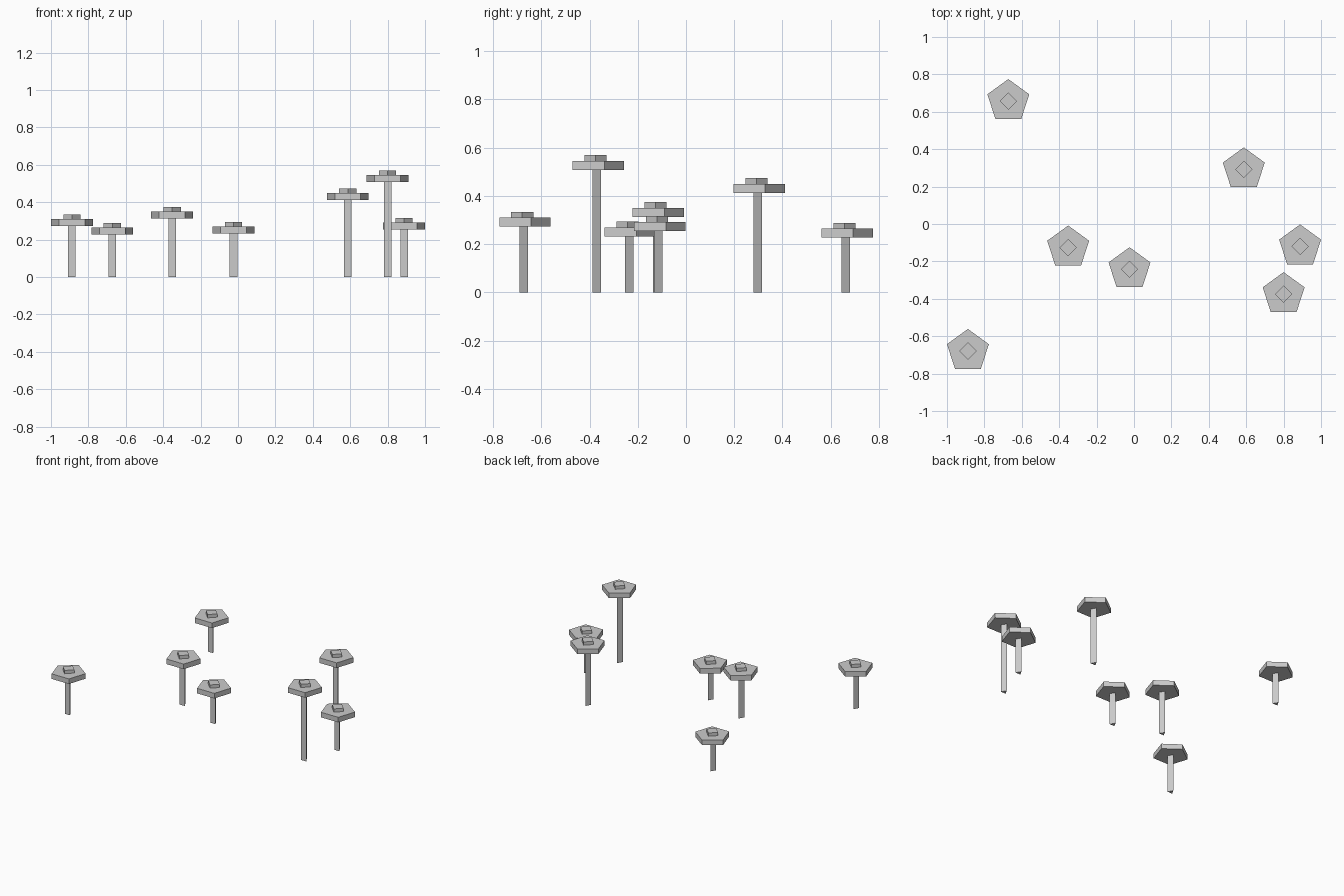
import bpy

if "Cube" in bpy.data.objects:
    bpy.data.objects.remove(bpy.data.objects["Cube"])

# Centre x, centre y and cap underside height of each mushroom
MUSHROOMS = [
    (-0.672, 0.657, 0.227),
    (0.587, 0.292, 0.413),
    (-0.352, -0.126, 0.313),
    (-0.024, -0.242, 0.232),
    (0.888, -0.120, 0.255),
    (0.800, -0.375, 0.508),
    (-0.888, -0.679, 0.273),
]
STEM_R, CAP_R, KNOB_R = 0.0235, 0.1177, 0.046
CAP_H, KNOB_H = 0.037, 0.024


def prism(name, sides, radius, x, y, z0, z1):
    """Flat-sided upright prism with one corner pointing to +y."""
    bpy.ops.mesh.primitive_cylinder_add(
        vertices=sides, radius=radius, depth=z1 - z0,
        location=(x, y, (z0 + z1) / 2))
    bpy.context.object.name = name


for i, (x, y, h) in enumerate(MUSHROOMS, 1):
    # Three-sided stem, pentagonal cap, square knob on top
    prism(f"stem_{i}", 3, STEM_R, x, y, 0, h + 0.005)
    prism(f"cap_{i}", 5, CAP_R, x, y, h, h + CAP_H)
    prism(f"cap_knob_{i}", 4, KNOB_R, x, y, h + CAP_H, h + CAP_H + KNOB_H)
